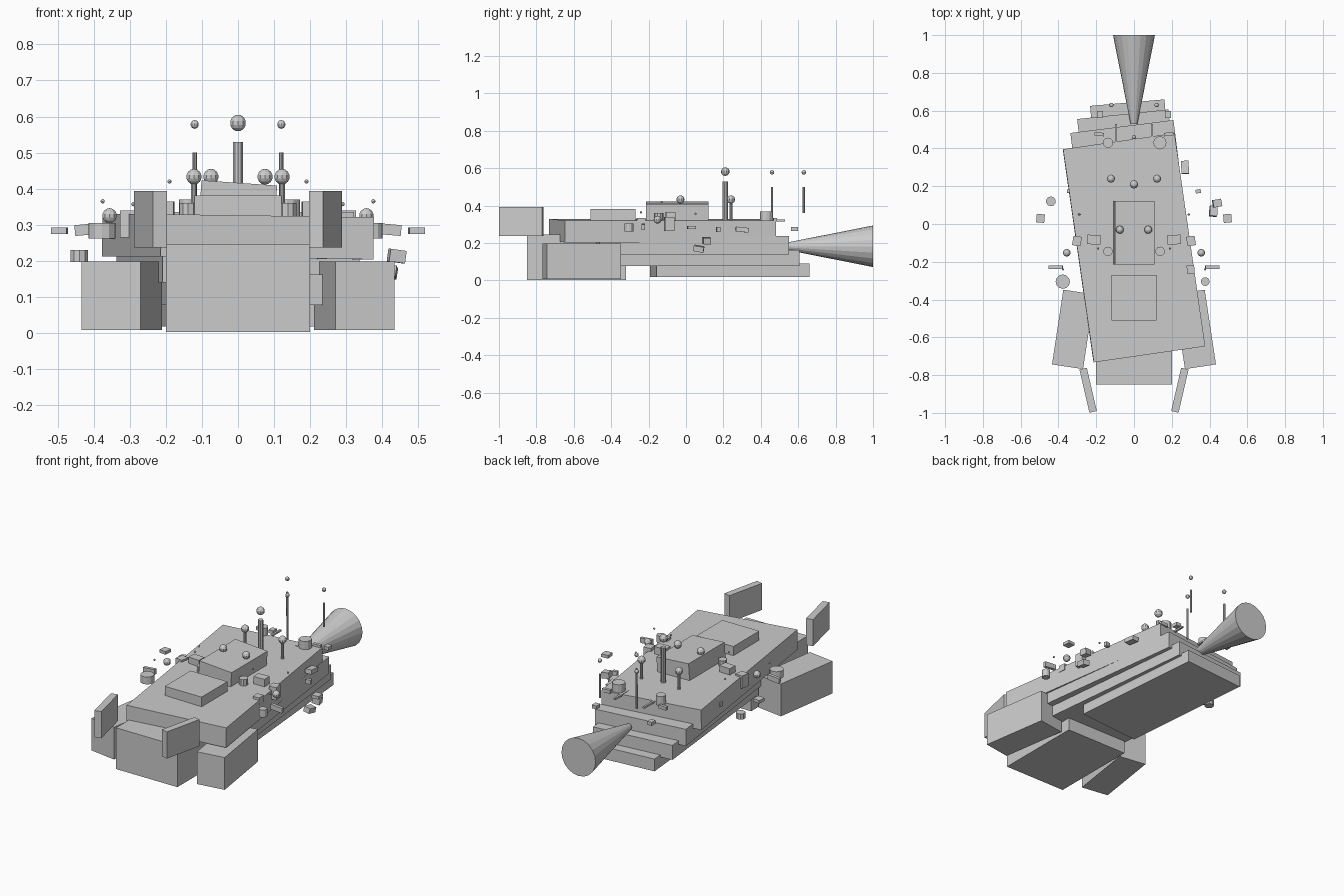
import bpy
from math import radians
from mathutils import Euler, Vector

cube = bpy.data.objects.get("Cube")
if cube:
    bpy.data.objects.remove(cube, do_unlink=True)

grey = bpy.data.materials.new("hull_grey")
grey.use_nodes = True
COLOUR = (0.6, 0.6, 0.6, 1)
grey.diffuse_color = COLOUR
grey.node_tree.nodes["Principled BSDF"].inputs["Base Color"].default_value = COLOUR


def finish(name):
    ob = bpy.context.object
    ob.name = name
    ob.data.materials.append(grey)
    return ob


def box(name, centre, size, yaw=0, roll=0, pitch=0):
    bpy.ops.mesh.primitive_cube_add(
        size=1, location=centre,
        rotation=Euler((radians(pitch), radians(roll), radians(yaw))))
    ob = finish(name)
    ob.scale = size
    return ob


def slab(name, x, y, width, length, low, high, yaw=0, roll=0):
    return box(name, (x, y, (low + high) / 2), (width, length, high - low), yaw, roll)


def rod(name, x, y, low, high, radius, sides=10):
    bpy.ops.mesh.primitive_cylinder_add(
        vertices=sides, radius=radius, depth=high - low, location=(x, y, (low + high) / 2))
    return finish(name)


def ball(name, centre, radius):
    bpy.ops.mesh.primitive_uv_sphere_add(
        segments=10, ring_count=7, radius=radius, location=centre)
    return finish(name)


# Stacked hull decks, each twisted a little less than the one above
slab("top_deck", 0, -0.126, 0.596, 1.14, 0.208, 0.325, 8.2, 0.8)
slab("upper_middle_deck", 0, 0.01, 0.55, 1.02, 0.14, 0.238, 7.2)
slab("lower_middle_deck", 0, 0.014, 0.485, 1.14, 0.077, 0.162, 6)
slab("keel_deck", 0, 0.234, 0.395, 0.82, 0.018, 0.09, 5)

# Nose, hatch and cabin
slab("nose", 0, -0.585, 0.4, 0.53, 0.002, 0.245)
slab("front_hatch", 0, -0.39, 0.24, 0.24, 0.31, 0.381)
slab("cabin", 0, -0.047, 0.21, 0.335, 0.31, 0.416, 0, 4)

# Rear exhaust cone
bpy.ops.mesh.primitive_cone_add(
    vertices=20, radius1=0.018, radius2=0.111, depth=0.47,
    location=(0, 0.765, 0.183), rotation=(radians(-90), 0, 0))
finish("exhaust_cone")

# Central mast and rear antenna
rod("main_mast", 0, 0.21, 0.31, 0.53, 0.015)
ball("main_mast_ball", (0, 0.21, 0.582), 0.023)
rod("rear_antenna", 0, 0.46, 0.31, 0.5, 0.006)
ball("rear_antenna_ball", (0, 0.46, 0.578), 0.012)

for side, s in (("left", 1), ("right", -1)):
    def part(label):
        return side + "_" + label

    # Front pods and blades
    slab(part("pod"), s * 0.322, -0.558, 0.166, 0.4, 0.008, 0.198, s * 8.6)
    slab(part("blade"), s * 0.243, -0.88, 0.04, 0.235, 0.237, 0.394, -s * 13)

    # Antennas and deck domes
    rod(part("antenna"), s * 0.12, 0.63, 0.36, 0.5, 0.006)
    ball(part("antenna_ball"), (s * 0.12, 0.63, 0.578), 0.012)
    rod(part("dome_post"), s * 0.122, 0.24, 0.31, 0.42, 0.008)
    ball(part("deck_dome"), (s * 0.122, 0.24, 0.433), 0.022)
    ball(part("cabin_dome"), (s * 0.075, -0.03, 0.433), 0.022)
    ball(part("side_dome"), (s * 0.356, -0.152, 0.325), 0.021)

    # Drums
    rod(part("rear_drum"), s * 0.137, 0.43, 0.315, 0.37, 0.035 if s > 0 else 0.027, 12)
    rod(part("deck_drum"), s * 0.138, -0.145, 0.32, 0.36, 0.025)
    rod(part("front_drum"), s * 0.377, -0.305, 0.262, 0.305, 0.023 if s > 0 else 0.038, 12)

    # Floating equipment boxes
    slab(part("outer_plate"), s * 0.495, 0.03, 0.043, 0.045, 0.274, 0.292, s * 5)
    slab(part("deck_box"), s * 0.212, -0.083, 0.07, 0.05, 0.315, 0.365, s * 3)
    slab(part("edge_box"), s * 0.302, -0.09, 0.045, 0.05, 0.265, 0.34, s * 8)
    slab(part("rear_box"), s * 0.18, 0.58, 0.03, 0.035, 0.265, 0.285)
    slab(part("side_bar"), s * 0.415, -0.228, 0.075, 0.018, 0.272, 0.302, 0, s * 5)
    slab(part("small_bar"), s * 0.34, 0.173, 0.028, 0.02, 0.26, 0.285, s * 10)
    slab(part("rear_bar"), s * 0.184, 0.475, 0.05, 0.018, 0.315, 0.335, s * 4)
    box(part("tail_rail"), (s * 0.095, 0.47, 0.32), (0.012, 0.12, 0.01))

    # Tiny beacons
    for x, y, z in ((0.19, -0.13, 0.42), (0.375, -0.24, 0.365), (0.29, 0.05, 0.357)):
        ball(part("beacon"), (s * x, y, z), 0.006)

# Odd pieces that differ from side to side
box("left_lower_box", (0.42, 0.068, 0.17), (0.04, 0.055, 0.03), -5, 8, -10)
box("left_tilted_box", (0.44, 0.11, 0.213), (0.045, 0.04, 0.035), 10, 8)
box("left_long_box", (0.27, 0.3, 0.272), (0.04, 0.068, 0.025), 3, 0, -6)
box("left_front_box", (0.3, -0.24, 0.315), (0.04, 0.045, 0.04), 5)
rod("right_side_drum", -0.44, 0.12, 0.197, 0.23, 0.026)
